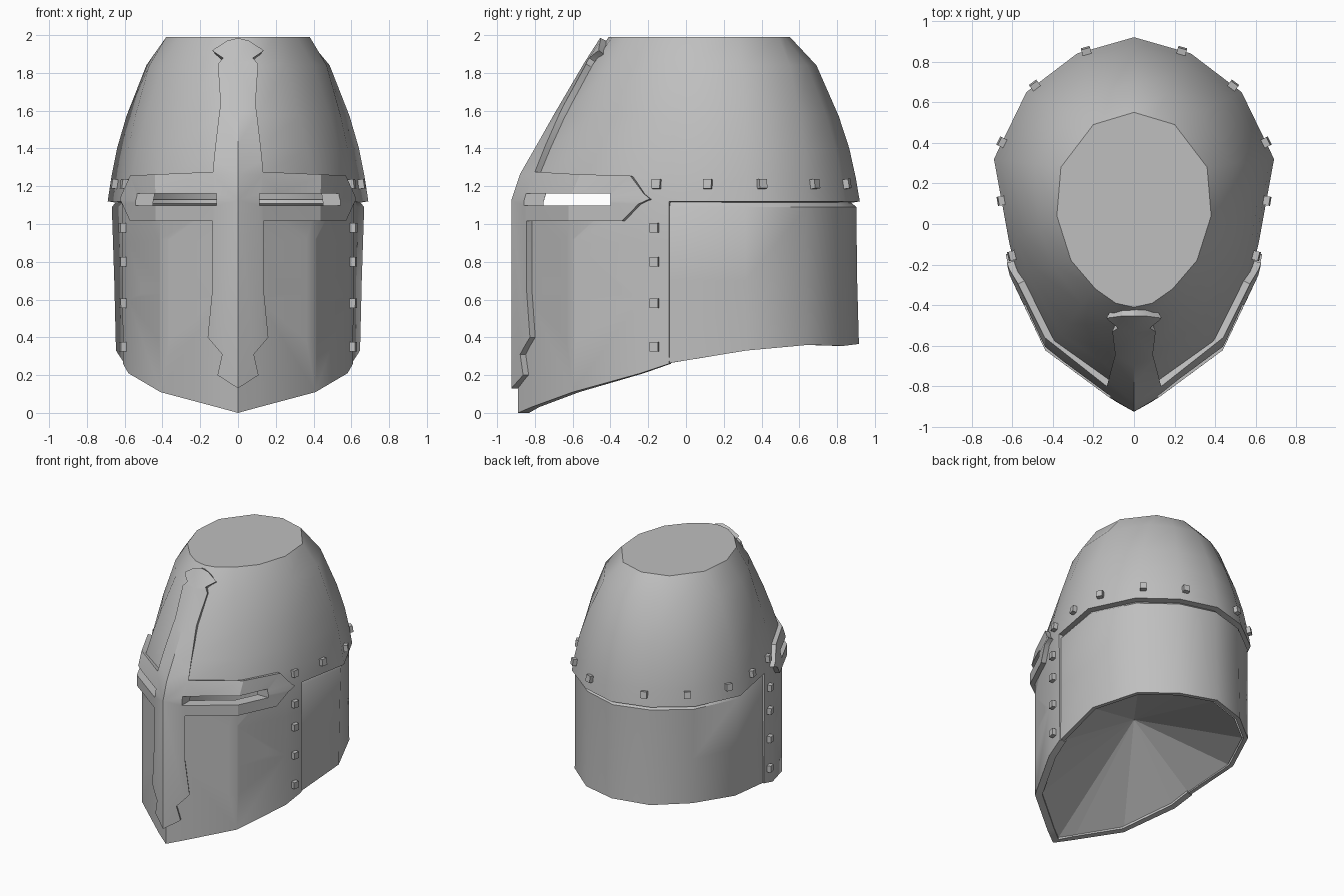
import bpy, bmesh, math
from mathutils import Vector, Matrix

if "Cube" in bpy.data.objects:
    bpy.data.objects.remove(bpy.data.objects["Cube"])

steel = bpy.data.materials.new("plain_steel")
steel.use_nodes = True
GREY = (0.52, 0.52, 0.52, 1)
steel.diffuse_color = GREY
steel.node_tree.nodes["Principled BSDF"].inputs["Base Color"].default_value = GREY

# Half outlines from nose to nape: brow line, crown, and height of the lower rim
BROW_Z, TOP_Z = 1.12, 1.99
WIDE = [(0, -.89), (.11, -.82), (.41, -.60), (.58, -.24), (.615, -.09),
        (.69, .32), (.53, .65), (.28, .84), (0, .92)]
TOP = [(0, -.41), (.09, -.39), (.19, -.32), (.31, -.18), (.38, .04),
       (.36, .28), (.2, .49), (.1, .52), (0, .55)]
RIM = [0, .03, .11, .21, .26, .33, .36, .355, .365]
NARROW = [1, 1, 1, 1, .99, .95, .97, 1, 1]
LEVELS = [1.12, 1.25, 1.4, 1.57, 1.84, 1.99]
FRONT_T = [0, .09, .27, .47, .80, 1]
BACK_T = [0, .06, .15, .30, .62, 1]
BACK = 8    # column at the nape
SEAM = 4    # column where face plate meets neck plate


def table(z, values):
    z = min(max(z, LEVELS[0]), LEVELS[-1])
    for k in range(len(LEVELS) - 1):
        if z <= LEVELS[k + 1]:
            f = (z - LEVELS[k]) / (LEVELS[k + 1] - LEVELS[k])
            return values[k] + f * (values[k + 1] - values[k])
    return values[-1]


def column(i, z):
    """Point of one column of the helm; negative columns are mirrored."""
    n = abs(i)
    w = min(n / SEAM, 1)
    t = table(z, FRONT_T) * (1 - w) + table(z, BACK_T) * w
    p = Vector(WIDE[n]).lerp(Vector(TOP[n]), t)
    if z < BROW_Z:
        p.x *= 1 + (NARROW[n] - 1) * min((BROW_Z - z) / .8, 1)
    return Vector((p.x if i >= 0 else -p.x, p.y, z))


def point(u, z):
    i = min(max(math.floor(u), -BACK), BACK - 1)
    return column(i, z).lerp(column(i + 1, z), u - i)


def normal(u, z):
    across = point(u + .15, z) - point(u - .15, z)
    rise = point(u, z + .04) - point(u, z - .04)
    return across.cross(rise).normalized()


def on_face(x, z, off):
    """Wrap a flat front position onto the curved face."""
    n = 0
    while n < SEAM and column(n + 1, z).x < abs(x):
        n += 1
    a, b = column(n, z).x, column(n + 1, z).x
    u = math.copysign(n + (abs(x) - a) / (b - a), x)
    return point(u, z) + normal(u, z) * off


def make(name, bm):
    bmesh.ops.recalc_face_normals(bm, faces=bm.faces[:])
    me = bpy.data.meshes.new(name)
    bm.to_mesh(me)
    bm.free()
    me.materials.append(steel)
    ob = bpy.data.objects.new(name, me)
    bpy.context.collection.objects.link(ob)
    return ob


def activate(ob):
    bpy.ops.object.select_all(action='DESELECT')
    ob.select_set(True)
    bpy.context.view_layer.objects.active = ob


def smooth(ob, angle):
    activate(ob)
    bpy.ops.object.shade_smooth_by_angle(angle=math.radians(angle))


def thicken(ob, depth):
    mod = ob.modifiers.new("thickness", 'SOLIDIFY')
    mod.thickness, mod.offset, mod.use_even_offset = depth, -1, True
    activate(ob)
    bpy.ops.object.modifier_apply(modifier=mod.name)


def cut(ob, cutter):
    cutter.hide_render = True
    mod = ob.modifiers.new("cut", 'BOOLEAN')
    mod.operation, mod.object, mod.solver = 'DIFFERENCE', cutter, 'EXACT'
    activate(ob)
    bpy.ops.object.modifier_apply(modifier=mod.name)


def relief(name, outline, base, crest, bevel):
    """Bevelled plate from a front outline, wrapped on the face."""
    bm = bmesh.new()
    bm.faces.new([bm.verts.new((x, base, z)) for x, z in outline])
    lid = bm.faces.new([bm.verts.new((x, base, z)) for x, z in reversed(outline)])
    bmesh.ops.inset_region(bm, faces=[lid], thickness=bevel, use_even_offset=True,
                           use_boundary=True)
    for v in lid.verts:
        v.co.y = crest
    bmesh.ops.remove_doubles(bm, verts=bm.verts[:], dist=.0001)
    planes = [((s * c[0], 0, 0), (1, 0, 0)) for c in WIDE[1:4] for s in (-1, 1)]
    planes += [((0, 0, 0), (1, 0, 0))]
    planes += [((0, 0, z), (0, 0, 1)) for z in LEVELS[:-1]]
    for co, no in planes:
        bmesh.ops.bisect_plane(bm, geom=bm.verts[:] + bm.edges[:] + bm.faces[:],
                               dist=.0005, plane_co=co, plane_no=no)
    bmesh.ops.triangulate(bm, faces=bm.faces[:])
    for v in bm.verts:
        v.co = on_face(v.co.x, v.co.z, v.co.y)
    return make(name, bm)


# Skull and face plate: one shell, open at the lower back
bm = bmesh.new()
rows = [None, .6, .9] + LEVELS
grid = {}
for i in range(-BACK, BACK):
    for r, z in enumerate(rows):
        if r >= 3 or abs(i) <= SEAM:
            grid[i, r] = bm.verts.new(column(i, RIM[abs(i)] if r == 0 else z))
wrap = lambda i: -BACK if i == BACK else i
for i in range(-BACK, BACK):
    for r in range(len(rows) - 1):
        keys = [(i, r), (wrap(i + 1), r), (wrap(i + 1), r + 1), (i, r + 1)]
        if all(k in grid for k in keys):
            bm.faces.new([grid[k] for k in keys])
bm.faces.new([grid[i, len(rows) - 1] for i in range(-BACK, BACK)])
helm = make("skull_and_face_plate", bm)
thicken(helm, .05)

# Neck plate, set slightly inside the shell
bm = bmesh.new()
strips = []
for i in list(range(SEAM, BACK)) + list(range(-BACK, -SEAM + 1)):
    strip = []
    for z, s in ((RIM[abs(i)], .985), (.7, .975), (1.09, .97), (1.13, .92)):
        p = column(i, min(z, BROW_Z))
        y = p.y * (s + .01) if abs(i) > SEAM else p.y - .02
        strip.append(bm.verts.new((p.x * s, y, z)))
    strips.append(strip)
for a, b in zip(strips, strips[1:]):
    for k in range(3):
        bm.faces.new((a[k], b[k], b[k + 1], a[k + 1]))
neck = make("neck_plate", bm)
if neck.data.polygons[0].normal.dot(neck.data.polygons[0].center) < 0:
    neck.data.flip_normals()
thicken(neck, .03)

# Inner lining: a shallow cone closing the underside
bm = bmesh.new()
ring = []
for i in range(-BACK, BACK):
    p = column(i, RIM[abs(i)])
    ring.append(bm.verts.new((p.x * .935, p.y * .945, p.z + .01)))
apex = bm.verts.new((0, 0, .61))
for a, b in zip(ring, ring[1:] + ring[:1]):
    bm.faces.new((a, apex, b))
make("inner_lining", bm)

# Raised cross over the face
half = [(.055, 1.95), (.12, 1.90), (.075, 1.86), (.095, 1.83), (.085, 1.62),
        (.115, 1.265), (.54, 1.25), (.592, 1.13), (.54, 1.015), (.115, 1.015),
        (.115, .66), (.14, .40), (.065, .31), (.09, .20)]
outline = [(0, 1.97)] + half + [(0, .13)] + [(-x, z) for x, z in reversed(half)]
cross = relief("raised_cross", outline, -.01, .035, .022)

# Eye slits and cross-shaped breath grooves
for side in (-1, 1):
    bm = bmesh.new()
    bmesh.ops.create_cube(bm, size=1, matrix=Matrix.Translation((side * .5575, -.7, 1.13))
                          @ Matrix.Diagonal((.885, .6, .065, 1)))
    slit = make("slit_cutter", bm)
    cx, cz, w, h = .39, .66, .026, .03
    groove = [(cx - w, .92), (cx + w, .92), (cx + w, cz + h), (.52, cz + h),
              (.52, cz - h), (cx + w, cz - h), (cx + w, .38), (cx - w, .38),
              (cx - w, cz - h), (.205, cz - h), (.205, cz + h), (cx - w, cz + h)]
    breath = relief("breath_cutter", [(side * x, z) for x, z in groove], .012, -.034, .019)
    cut(helm, slit)
    cut(cross, slit)
    cut(helm, breath)
    for cutter in (slit, breath):
        bpy.data.objects.remove(cutter)

smooth(helm, 40)
smooth(neck, 40)
smooth(cross, 25)

# Square rivets along the seam and the brow line
spots = [(3.5, z) for z in (.35, .58, .80, .98)]
spots += [(u, 1.21) for u in (3.55, 4.5, 5.24, 6.15, 7.15)]
bm = bmesh.new()
for u, z in spots:
    for side in (-1, 1):
        n = normal(u * side, z)
        turn = n.to_track_quat('Z', 'Y').to_matrix().to_4x4()
        bmesh.ops.create_cube(bm, size=1, matrix=Matrix.Translation(point(u * side, z) + n * .008)
                              @ turn @ Matrix.Diagonal((.045, .05, .045, 1)))
make("rivets", bm)
